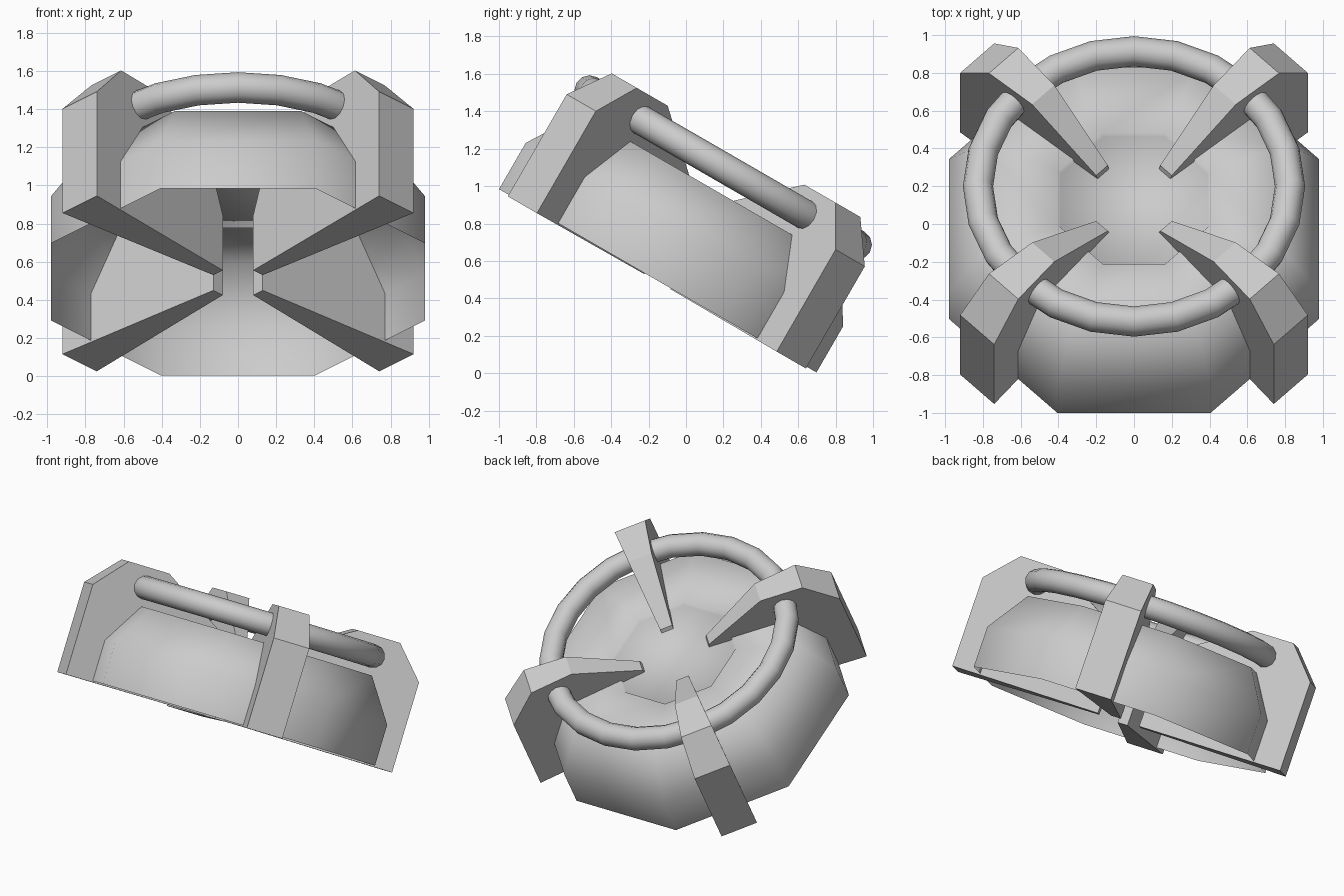
import bpy, bmesh, math
from mathutils import Matrix, Vector

if "Cube" in bpy.data.objects:
    bpy.data.objects.remove(bpy.data.objects["Cube"])

# whole model leans 30 degrees about x
TILT = Matrix.Translation((0, -0.151, 0.494)) @ Matrix.Rotation(math.radians(-30), 4, 'X')


def finish(name, bm, smooth=False):
    bmesh.ops.recalc_face_normals(bm, faces=bm.faces)
    for f in bm.faces:
        f.smooth = smooth
    bm.transform(TILT)
    me = bpy.data.meshes.new(name)
    bm.to_mesh(me)
    bm.free()
    ob = bpy.data.objects.new(name, me)
    bpy.context.collection.objects.link(ob)
    return ob


# octagonal hollow shell, open underneath, with shallow recess on top
bm = bmesh.new()
rings = []
for apothem, h in [(0.98, 0), (0.98, 0.285), (0.80, 0.572), (0.40, 0.572), (0.39, 0.55)]:
    R = apothem / math.cos(math.pi / 8)
    rings.append([bm.verts.new((R * math.cos(math.pi / 8 + i * math.pi / 4),
                                R * math.sin(math.pi / 8 + i * math.pi / 4), h)) for i in range(8)])
for a, b in zip(rings, rings[1:]):
    for i in range(8):
        j = (i + 1) % 8
        bm.faces.new((a[i], a[j], b[j], b[i]))
bm.faces.new(rings[-1])
finish("body_shell", bm, True)

# four tapering fins on the diagonals: (radius, height) profile
profile = [(0.148, -0.005), (0.148, 0.33), (0.24, 0.575), (0.68, 0.837),
           (0.976, 0.837), (1.174, 0.62), (1.174, -0.01)]
for k in range(4):
    ang = math.pi / 4 + k * math.pi / 2
    d = Vector((math.cos(ang), math.sin(ang), 0))
    s = Vector((-d.y, d.x, 0))
    bm = bmesh.new()
    sides = []
    for sign in (1, -1):
        sides.append([bm.verts.new(d * r + s * sign * (0.035 + 0.09 * (r - 0.148)) + Vector((0, 0, h)))
                      for r, h in profile])
    a, b = sides
    n = len(profile)
    bm.faces.new(a)
    bm.faces.new(b[::-1])
    for i in range(n):
        j = (i + 1) % n
        bm.faces.new((a[i], b[i], b[j], a[j]))
    finish("fin_%d" % (k + 1), bm)

# ring handle running through the fins
bm = bmesh.new()
N, M, major, minor = 24, 12, 0.826, 0.08
loops = []
for i in range(N):
    t = 2 * math.pi * i / N
    loop = []
    for j in range(M):
        p = 2 * math.pi * j / M
        r = major + minor * math.cos(p)
        loop.append(bm.verts.new((r * math.cos(t), r * math.sin(t), 0.70 + minor * math.sin(p))))
    loops.append(loop)
for i in range(N):
    a, b = loops[i], loops[(i + 1) % N]
    for j in range(M):
        q = (j + 1) % M
        bm.faces.new((a[j], b[j], b[q], a[q]))
finish("ring_handle", bm, True)
